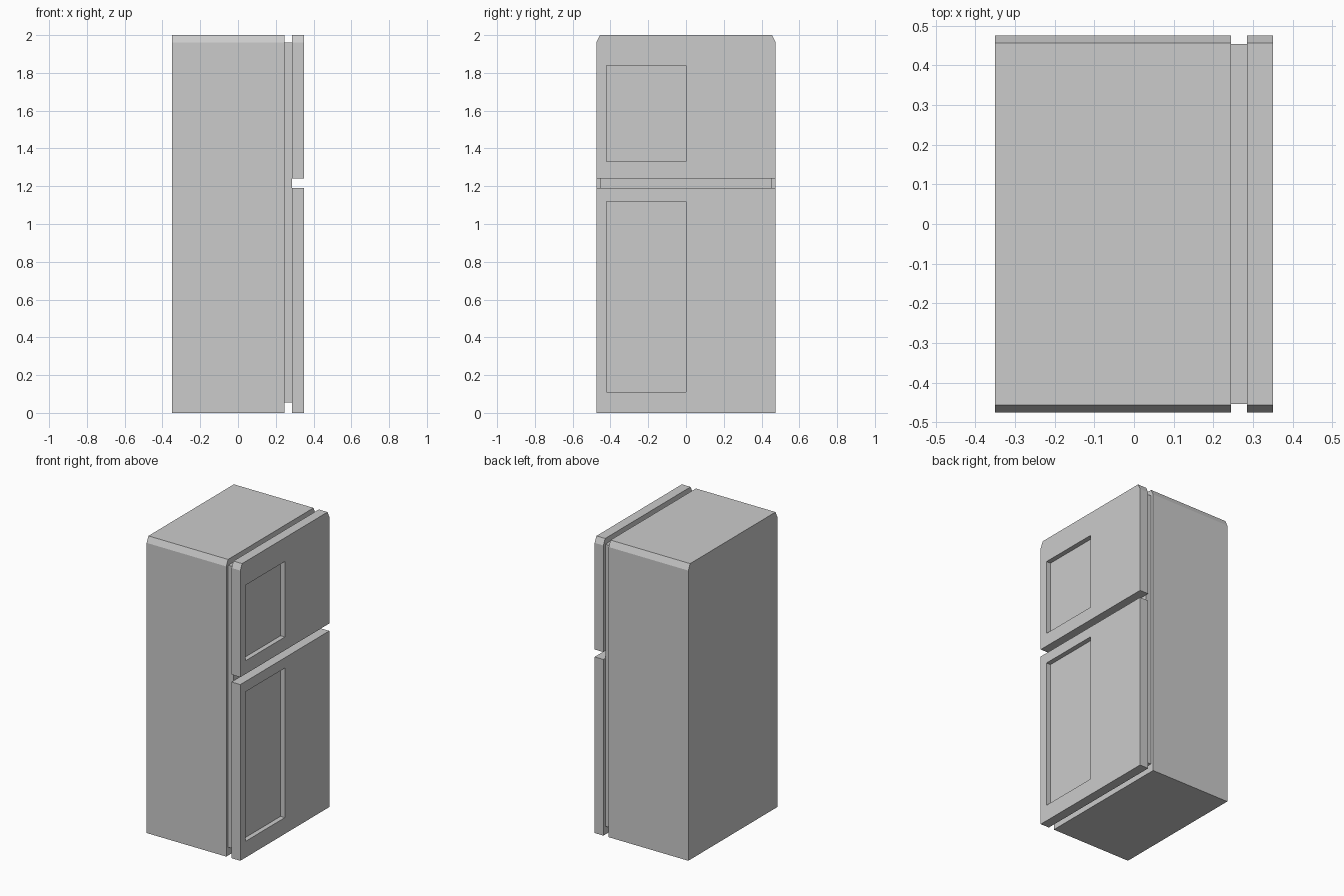
import bpy, bmesh

if "Cube" in bpy.data.objects:
    bpy.data.objects.remove(bpy.data.objects["Cube"])

HALF_W = 0.475


def prism(name, outline, x0, x1):
    """Extrude a (y, z) outline along x from x0 to x1."""
    bm = bmesh.new()
    face = bm.faces.new([bm.verts.new((x0, y, z)) for y, z in outline])
    ext = bmesh.ops.extrude_face_region(bm, geom=[face])["geom"]
    moved = [v for v in ext if isinstance(v, bmesh.types.BMVert)]
    bmesh.ops.translate(bm, verts=moved, vec=(x1 - x0, 0, 0))
    bmesh.ops.recalc_face_normals(bm, faces=bm.faces[:])
    mesh = bpy.data.meshes.new(name)
    bm.to_mesh(mesh)
    bm.free()
    obj = bpy.data.objects.new(name, mesh)
    bpy.context.collection.objects.link(obj)
    return obj


def rect(y0, y1, z0, z1):
    return [(y0, z0), (y1, z0), (y1, z1), (y0, z1)]


def bevelled(z0, z1):
    """Full-width outline with the two top corners cut off."""
    w, cy, cz = HALF_W, 0.019, 0.04
    return [(-w, z0), (w, z0), (w, z1 - cz), (w - cy, z1),
            (-w + cy, z1), (-w, z1 - cz)]


def door(name, outline, z0, z1):
    """Door slab with a shallow rectangular pocket in its outer face."""
    obj = prism(name, outline, 0.285, 0.35)
    cutter = prism(name + "_cutter", rect(-0.42, 0.0, z0, z1), 0.318, 0.40)
    cutter.hide_render = True
    cutter.hide_set(True)
    mod = obj.modifiers.new("pocket", "BOOLEAN")
    mod.operation = "DIFFERENCE"
    mod.solver = "EXACT"
    mod.object = cutter
    # Bake the pocket and drop the cutter
    bpy.context.view_layer.objects.active = obj
    bpy.ops.object.modifier_apply(modifier=mod.name)
    bpy.data.objects.remove(cutter)
    return obj


# Cabinet
prism("cabinet", bevelled(0.0, 2.0), -0.35, 0.245)

# Recessed seal between cabinet and doors
prism("door_seal", rect(-0.454, 0.454, 0.055, 1.96), 0.245, 0.285)

# Doors
door("upper_door", bevelled(1.24, 2.0), 1.33, 1.84)
door("lower_door", rect(-HALF_W, HALF_W, 0.0, 1.19), 0.11, 1.12)
